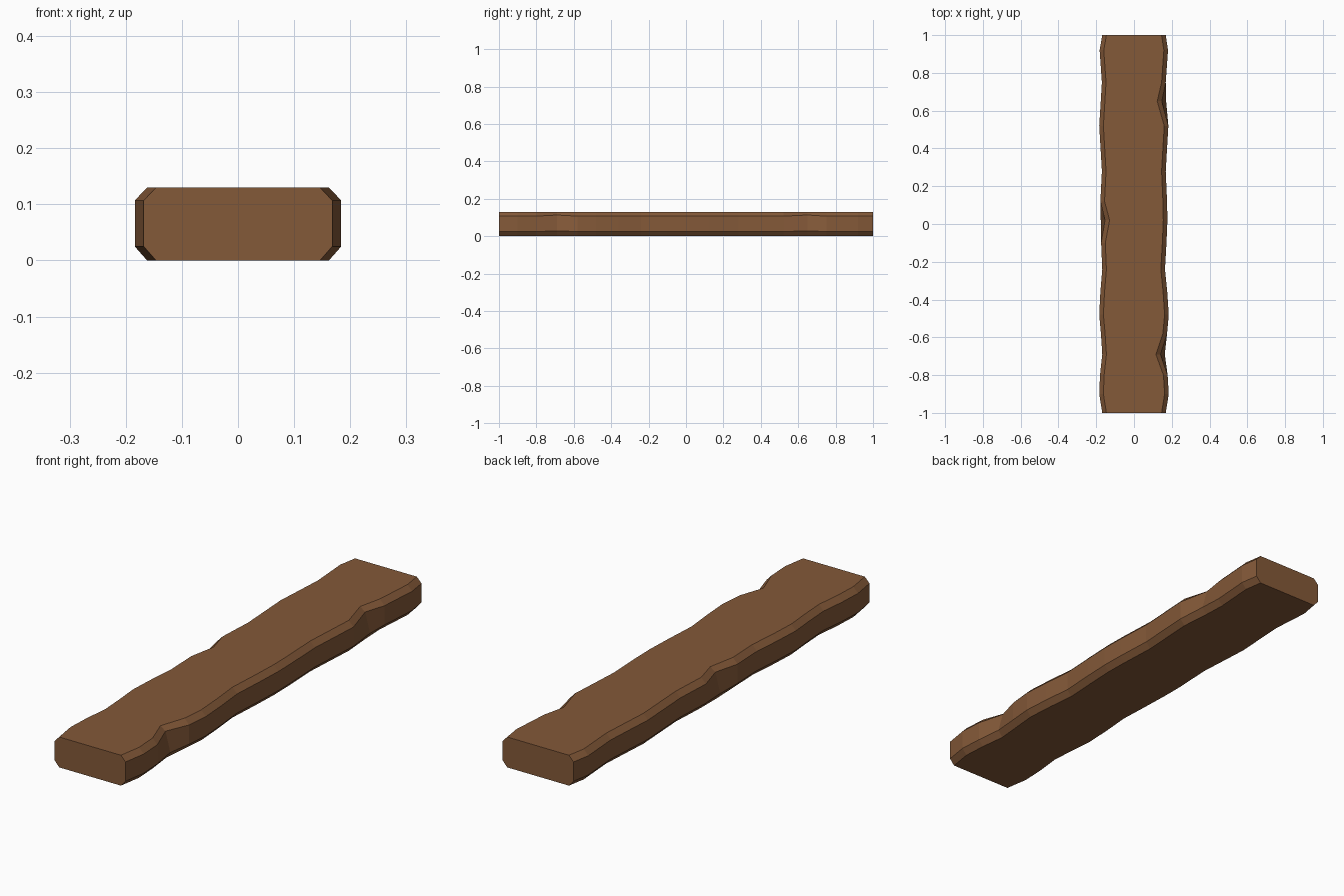
import bpy, bmesh

if "Cube" in bpy.data.objects:
    bpy.data.objects.remove(bpy.data.objects["Cube"])

# Wobbly half-width stations along the plank: y, left half-width, right half-width
stations = [(-1.0, .168, .168), (-.9, .184, .184), (-.8, .180, .178), (-.69, .168, .165),
            (-.58, .175, .175), (-.48, .184, .184), (-.36, .178, .176), (-.24, .168, .164),
            (-.1, .174, .172), (.02, .178, .177), (.12, .178, .175), (.28, .170, .168),
            (.52, .184, .182), (.65, .176, .172), (.75, .170, .168), (.92, .182, .180),
            (1.0, .168, .168)]
# Chipped notches in the upper edge, (y, side)
notches = {(-.69, 1), (.65, 1), (.02, -1)}
H = .13


def half_section(y, w, side):
    """Bottom-to-top points of one chamfered side."""
    if (y, side) in notches:
        pts = [(w - .022, 0), (w - .002, .028), (w - .025, .113), (w - .049, H)]
    else:
        pts = [(w - .022, 0), (w, .025), (w, .107), (w - .022, H)]
    return [(side * x, y, z) for x, z in pts]


# Plank body lofted through the sections
bm = bmesh.new()
rings = []
for y, left, right in stations:
    pts = half_section(y, right, 1) + half_section(y, left, -1)[::-1]
    rings.append([bm.verts.new(p) for p in pts])
for a, b in zip(rings, rings[1:]):
    for i in range(8):
        j = (i + 1) % 8
        bm.faces.new((a[i], a[j], b[j], b[i]))
bm.faces.new(rings[0])
bm.faces.new(rings[-1][::-1])
bmesh.ops.recalc_face_normals(bm, faces=bm.faces)
mesh = bpy.data.meshes.new("wooden_plank")
bm.to_mesh(mesh)
bm.free()

plank = bpy.data.objects.new("wooden_plank", mesh)
bpy.context.collection.objects.link(plank)
wood = bpy.data.materials.new("brown wood")
wood.diffuse_color = (.23, .10, .04, 1)
wood.use_nodes = True
wood.node_tree.nodes["Principled BSDF"].inputs["Base Color"].default_value = wood.diffuse_color
mesh.materials.append(wood)
